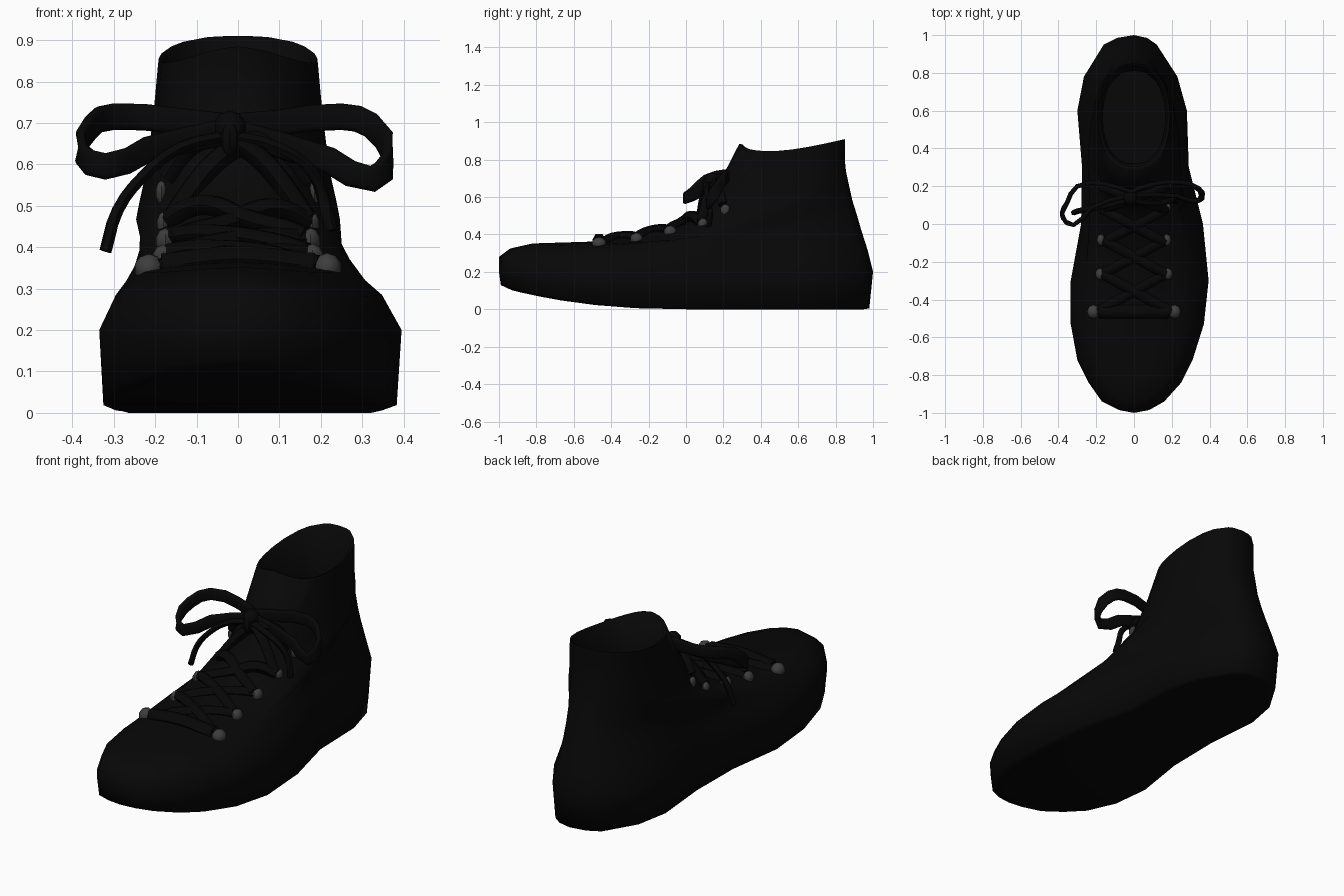
import bpy
import bmesh
import math
from mathutils import Vector
from mathutils.bvhtree import BVHTree

if "Cube" in bpy.data.objects:
    bpy.data.objects.remove(bpy.data.objects["Cube"], do_unlink=True)


def make_material(name, value):
    material = bpy.data.materials.new(name)
    material.use_nodes = True
    colour = (value, value, value, 1)
    material.diffuse_color = colour
    material.node_tree.nodes["Principled BSDF"].inputs["Base Color"].default_value = colour
    return material


black_leather = make_material("black leather", 0.0022)
black_lace = make_material("black lace", 0.002)
grey_metal = make_material("dark grey metal", 0.047)


def smooth(obj, angle):
    bpy.ops.object.select_all(action="DESELECT")
    obj.select_set(True)
    bpy.context.view_layer.objects.active = obj
    bpy.ops.object.shade_smooth_by_angle(angle=math.radians(angle))


def add_mesh(name, bm, material, angle):
    mesh = bpy.data.meshes.new(name)
    bm.to_mesh(mesh)
    obj = bpy.data.objects.new(name, mesh)
    bpy.context.collection.objects.link(obj)
    mesh.materials.append(material)
    smooth(obj, angle)
    return obj


# Footprint: station along the length, inner edge, outer edge
FOOTPRINT = [
    (-1, 0, 0), (-.985, -.08, .08), (-.94, -.17, .16), (-.84, -.24, .25),
    (-.72, -.3, .31), (-.53, -.335, .37), (-.3, -.335, .395), (0, -.28, .365),
    (.3, -.275, .29), (.6, -.3, .28), (.78, -.265, .23), (.95, -.16, .12),
    (.985, -.09, .07), (1, 0, 0),
]

# Boot rings: front y, front z, back y, back z, width, roundness, dip
RINGS = [
    (-.93, 0, .95, 0, .88, 0, 0),
    (-.99, .012, .98, .005, .97, 0, 0),
    (-1, .2, 1, .2, 1, 0, 0),
    (-1, .28, .97, .32, .88, 0, 0),
    (-.94, .325, .935, .43, .8, .2, .02),
    (-.82, .352, .915, .5, .74, .4, .02),
    (-.5, .362, .89, .58, .69, .7, .01),
    (-.25, .4, .87, .67, .68, 1, 0),
    (-.01, .455, .855, .74, .64, 1, 0),
    (.09, .56, .85, .79, .6, 1, 0),
    (.19, .7, .85, .84, .565, 1, .02),
    (.285, .885, .85, .91, .53, 1, .042),
    (.305, .88, .835, .9, .49, 1, .042),
    (.32, .6, .81, .6, .46, 1, 0),
    (.2, .2, .82, .2, .5, 1, 0),
]


def ring_points(index):
    front_y, front_z, back_y, back_z, width, roundness, dip = RINGS[index]
    sides = [[], []]
    for station, inner, outer in FOOTPRINT:
        s = (station + 1) / 2
        y = front_y + (back_y - front_y) * s
        z = front_z + (back_z - front_z) * s * s - dip * math.sin(math.pi * s ** .6)
        if index < 2:  # toe spring of the sole
            z += .12 * max(0, -y) ** 2.3
        oval = .63 * (s * (1 - s)) ** .4
        for side, edge, sign in ((0, outer, 1), (1, inner, -1)):
            x = width * ((1 - roundness) * edge + roundness * sign * oval)
            sides[side].append(Vector((x, y, z)))
    return sides[0] + sides[1][-2:0:-1]


# Boot shell, lofted from the sole up to the collar and down inside
bm = bmesh.new()
loops = [[bm.verts.new(p) for p in ring_points(i)] for i in range(len(RINGS))]
count = len(loops[0])
for low, high in zip(loops, loops[1:]):
    for i in range(count):
        j = (i + 1) % count
        bm.faces.new((low[i], low[j], high[j], high[i]))
for cap in (loops[0], loops[-1]):
    for i in range(count // 2):
        corners = [cap[i], cap[i + 1], cap[-i - 1], cap[-i]]
        bm.faces.new(list(dict.fromkeys(corners)))
bmesh.ops.recalc_face_normals(bm, faces=bm.faces)
surface = BVHTree.FromBMesh(bm)
add_mesh("boot_shell", bm, black_leather, 85)
bm.free()


def on_instep(x, y, lift):
    hit = surface.ray_cast(Vector((x, y, 2)), Vector((0, 0, -1)))[0]
    return Vector((x, y, hit.z + lift))


def add_cord(name, points, radius, flat=0, resolution=3):
    curve = bpy.data.curves.new(name, "CURVE")
    curve.dimensions = "3D"
    curve.twist_mode = "Z_UP"
    curve.bevel_depth = radius
    curve.extrude = flat
    curve.bevel_resolution = 1
    curve.resolution_u = resolution
    curve.use_fill_caps = True
    spline = curve.splines.new("BEZIER")
    spline.bezier_points.add(len(points) - 1)
    for knot, position in zip(spline.bezier_points, points):
        knot.co = position
        knot.handle_left_type = knot.handle_right_type = "AUTO"
    obj = bpy.data.objects.new(name, curve)
    bpy.context.collection.objects.link(obj)
    curve.materials.append(black_lace)
    bpy.ops.object.select_all(action="DESELECT")
    obj.select_set(True)
    bpy.context.view_layer.objects.active = obj
    bpy.ops.object.convert(target="MESH")
    smooth(bpy.context.object, 60)


def add_blob(name, centre, scale, material):
    bm = bmesh.new()
    bmesh.ops.create_uvsphere(bm, u_segments=8, v_segments=5, radius=1)
    bmesh.ops.scale(bm, vec=scale, verts=bm.verts)
    bmesh.ops.translate(bm, vec=centre, verts=bm.verts)
    add_mesh(name, bm, material, 40)
    bm.free()


# Metal hooks beside the lacing, the upper ones thin and tucked behind it
HOOKS = [(.215, -.465), (.18, -.265), (.175, -.085), (.18, .09), (.185, .21)]
HOOK_SIZES = [(.036, .04, .036), (.027, .034, .032), (.024, .034, .032),
              (.016, .026, .03), (.014, .026, .03)]
for row, ((x, y), size) in enumerate(zip(HOOKS, HOOK_SIZES)):
    for side, sign in (("left", 1), ("right", -1)):
        centre = on_instep(sign * x, y, .004)
        add_blob(f"hook_{side}_{row + 1}", centre, size, grey_metal)

# Laces: one straight bar at the toe, then crossed pairs
STEPS = [i / 6 for i in range(7)]
x, y = HOOKS[0]
add_cord("lace_bar", [on_instep(x * .85 * (2 * t - 1), y, .004) for t in STEPS], .036)
for row, ((x0, y0), (x1, y1)) in enumerate(zip(HOOKS, HOOKS[1:])):
    for side, sign in (("left", 1), ("right", -1)):
        path = []
        for t in STEPS:
            x = sign * (x0 * (1 - t) - x1 * t) * .92
            forward = .012 if row > 1 else 0
            path.append(on_instep(x, y0 + (y1 - y0) * t, .008 if sign > 0 else 0)
                        - Vector((0, forward, 0)))
        add_cord(f"lace_{side}_{row + 1}", path, .027)

# Bow: knot, two loops and two hanging ends
add_blob("bow_knot", (-.02, .14, .69), (.04, .045, .04), black_lace)
add_blob("bow_knot_wrap", (-.02, .115, .66), (.024, .03, .045), black_lace)
right_loop = [
    (-.02, .17, .69), (-.15, .21, .705), (-.3, .2, .715), (-.355, .11, .69),
    (-.378, .04, .625), (-.32, -.005, .595), (-.22, .09, .635), (-.02, .15, .68),
]
left_loop = [
    (-.02, .17, .69), (.1, .21, .7), (.25, .22, .715), (.32, .2, .695),
    (.362, .15, .615), (.325, .12, .565), (.22, .15, .61), (-.02, .15, .68),
]
add_cord("bow_loop_right", right_loop, .012, .02, 2)
add_cord("bow_loop_left", left_loop, .012, .02, 2)
right_end = [(-.02, .13, .67), (-.14, .1, .64), (-.23, .08, .57),
             (-.29, .07, .49), (-.32, .06, .39)]
left_end = [(-.02, .13, .67), (.1, .11, .64), (.18, .12, .58),
            (.21, .13, .5), (.225, .12, .44)]
add_cord("lace_end_right", right_end, .015)
add_cord("lace_end_left", left_end, .015)
